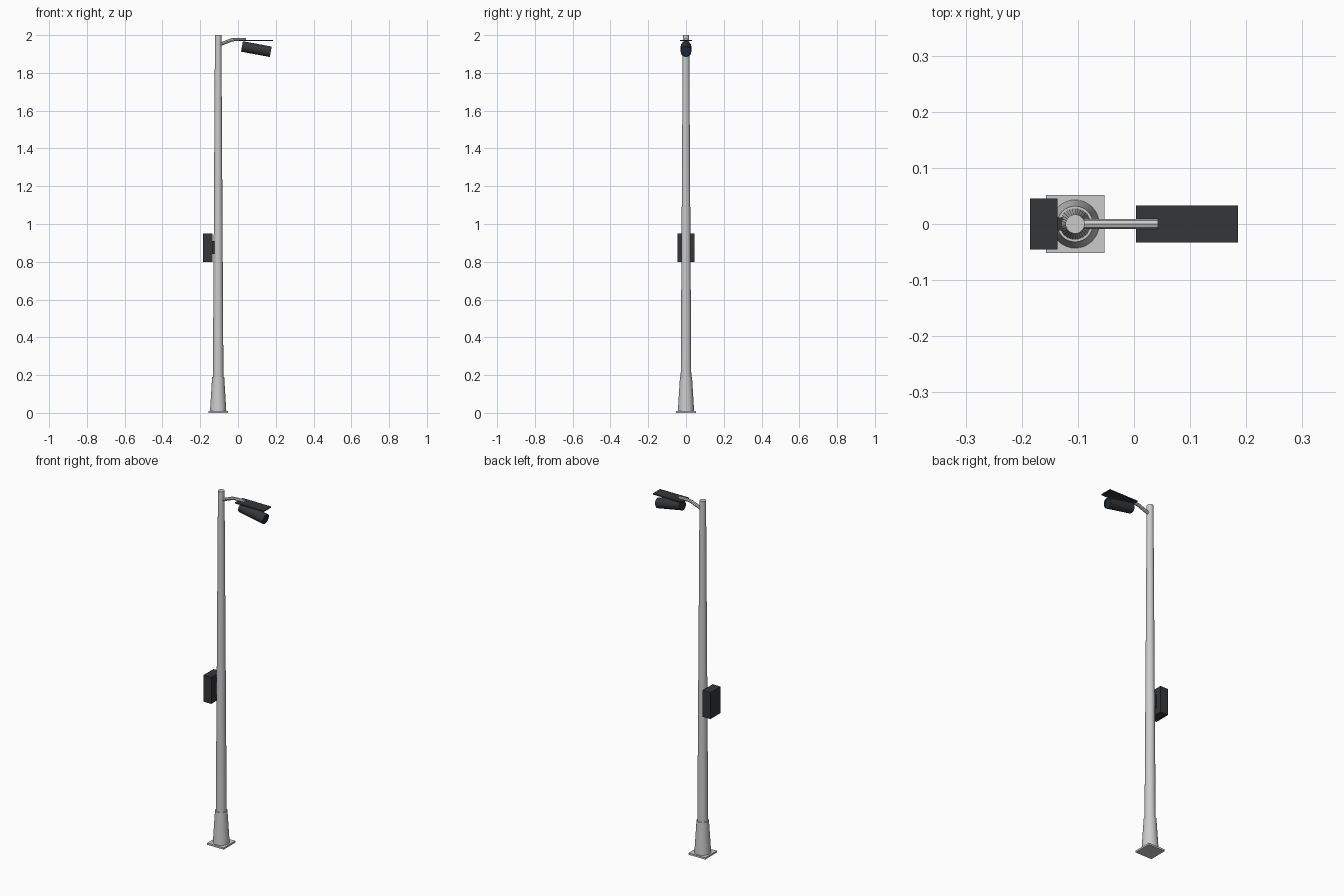
import bpy, bmesh, math
from mathutils import Vector, Matrix

if "Cube" in bpy.data.objects:
    bpy.data.objects.remove(bpy.data.objects["Cube"])

PX = -0.105  # pole axis


def material(name, rgb):
    m = bpy.data.materials.new(name)
    m.diffuse_color = (*rgb, 1)
    m.use_nodes = True
    m.node_tree.nodes["Principled BSDF"].inputs["Base Color"].default_value = m.diffuse_color
    return m


DARK = material("dark_grey", (0.035, 0.037, 0.04))
GLASS = material("dark_blue_glass", (0.01, 0.025, 0.06))


def finish(bm, name, mat=None, smooth=False):
    bmesh.ops.recalc_face_normals(bm, faces=bm.faces)
    me = bpy.data.meshes.new(name)
    bm.to_mesh(me)
    bm.free()
    ob = bpy.data.objects.new(name, me)
    bpy.context.collection.objects.link(ob)
    if mat:
        me.materials.append(mat)
    if smooth:
        bpy.ops.object.select_all(action='DESELECT')
        ob.select_set(True)
        bpy.context.view_layer.objects.active = ob
        bpy.ops.object.shade_smooth_by_angle(angle=math.radians(35))
    return ob


def box(name, lo, hi, mat=None):
    lo, hi = Vector(lo), Vector(hi)
    bm = bmesh.new()
    bmesh.ops.create_cube(bm, size=1, matrix=Matrix.Translation((lo + hi) / 2)
                          @ Matrix.Diagonal((*(hi - lo), 1)))
    return finish(bm, name, mat)


def lathe(name, profile, matrix, sides=32, mat=None):
    """Closed solid from (radius, height) rings around local z."""
    bm = bmesh.new()
    rings = []
    for r, h in profile:
        rings.append([bm.verts.new(matrix @ Vector((r * math.cos(a), r * math.sin(a), h)))
                      for a in (2 * math.pi * i / sides for i in range(sides))])
    for a, b in zip(rings, rings[1:]):
        for i in range(sides):
            j = (i + 1) % sides
            bm.faces.new((a[i], a[j], b[j], b[i]))
    bm.faces.new(rings[0][::-1])
    bm.faces.new(rings[-1])
    return finish(bm, name, mat, True)


# Foot and tapered pole
box("base_plate", (PX - 0.052, -0.052, 0), (PX + 0.052, 0.052, 0.01))
upright = Matrix.Translation((PX, 0, 0))
lathe("base_sleeve", [(0.043, 0.01), (0.032, 0.19)], upright)
lathe("pole", [(0.028, 0.18), (0.017, 2.0)], upright)

# Control box on the back of the pole, with a hidden mounting block
box("control_box", (-0.185, -0.045, 0.80), (-0.136, 0.045, 0.95), DARK)
box("control_box_bracket", (-0.137, -0.012, 0.84), (-0.12, 0.012, 0.91), DARK)

# Bent arm
cu = bpy.data.curves.new("arm_path", 'CURVE')
cu.dimensions = '3D'
cu.bevel_depth = 0.009
cu.bevel_resolution = 2
cu.use_fill_caps = True
sp = cu.splines.new('POLY')
path = [(-0.10, 1.949), (-0.055, 1.966), (-0.036, 1.974), (-0.018, 1.977), (0.043, 1.977)]
sp.points.add(len(path) - 1)
for p, (x, z) in zip(sp.points, path):
    p.co = (x, 0, z, 1)
tmp = bpy.data.objects.new("arm_path", cu)
bpy.context.collection.objects.link(tmp)
bm = bmesh.new()
bm.from_mesh(tmp.to_mesh())
tmp.to_mesh_clear()
bpy.data.objects.remove(tmp)
bmesh.ops.remove_doubles(bm, verts=bm.verts, dist=1e-5)
finish(bm, "arm", smooth=True)

# Sun shield
box("sun_shield", (0.004, -0.033, 1.968), (0.185, 0.033, 1.974), DARK)

# Camera body tilted downwards, with a recessed lens
tilt = Matrix.Translation((0.021, 0, 1.940)) @ Matrix.Rotation(math.radians(90 + 10.5), 4, 'Y')
L = 0.155
lathe("camera_body", [(0.028, 0), (0.028, L), (0.024, L), (0.024, L - 0.005)], tilt, mat=DARK)
lathe("camera_lens", [(0.022, L - 0.007), (0.022, L - 0.003)], tilt, mat=GLASS)
